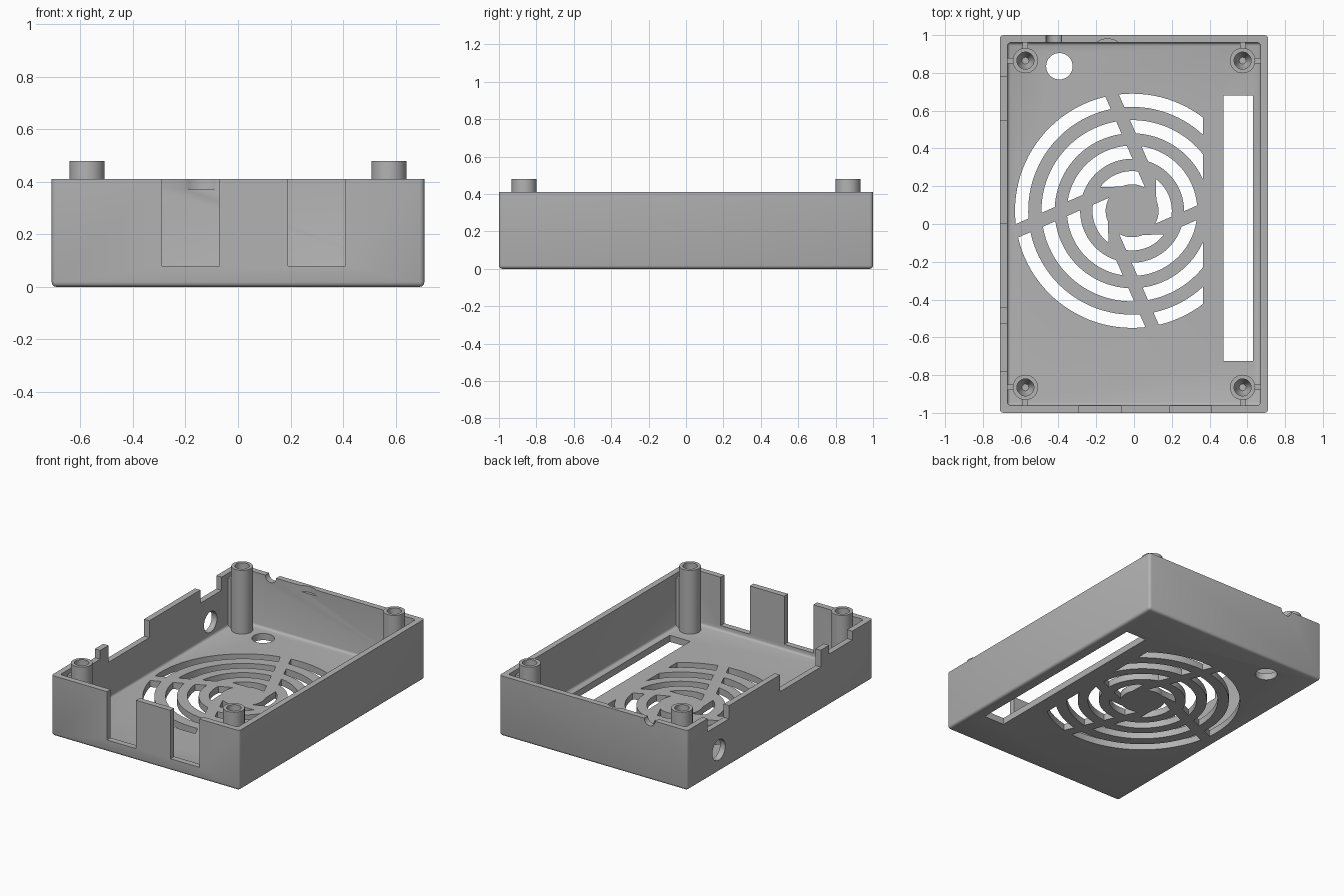
import bpy, bmesh, math
from mathutils import Vector

if "Cube" in bpy.data.objects:
    bpy.data.objects.remove(bpy.data.objects["Cube"], do_unlink=True)

grey = bpy.data.materials.new("light_grey_plastic")
grey.use_nodes = True
colour = (0.45, 0.45, 0.45, 1)
grey.diffuse_color = colour
grey.node_tree.nodes["Principled BSDF"].inputs["Base Color"].default_value = colour

HX, HY, TOP = 0.71, 1.0, 0.41      # half width, half depth, wall height
WALL, FLOOR = 0.04, 0.045


def finish(name, bm):
    bmesh.ops.recalc_face_normals(bm, faces=bm.faces[:])
    mesh = bpy.data.meshes.new(name)
    bm.to_mesh(mesh)
    bm.free()
    mesh.materials.append(grey)
    ob = bpy.data.objects.new(name, mesh)
    bpy.context.collection.objects.link(ob)
    return ob


def box(name, x, y, z, bevel=0, segments=3):
    """Box from (min, max) ranges; bevel rounds all but the top edges."""
    bm = bmesh.new()
    bmesh.ops.create_cube(bm, size=1)
    for v in bm.verts:
        v.co = Vector([r[0] if c < 0 else r[1] for c, r in zip(v.co, (x, y, z))])
    if bevel:
        edges = [e for e in bm.edges if min(v.co.z for v in e.verts) < z[1] - 1e-4]
        bmesh.ops.bevel(bm, geom=edges, offset=bevel, segments=segments,
                        profile=0.5, affect='EDGES')
    return finish(name, bm)


def cylinder(name, centre, radius, depth, axis="Z"):
    bm = bmesh.new()
    bmesh.ops.create_cone(bm, cap_ends=True, segments=48, radius1=radius,
                          radius2=radius, depth=depth)
    turn = Vector((0, 0, 1)).rotation_difference(
        Vector([float(axis == a) for a in "XYZ"])).to_matrix()
    bmesh.ops.rotate(bm, verts=bm.verts[:], matrix=turn)
    bmesh.ops.translate(bm, verts=bm.verts[:], vec=centre)
    return finish(name, bm)


def fan_slots():
    """Concentric vents between four swirling spokes, clipped on one side."""
    bm = bmesh.new()
    hub = math.atan2(0.40, 0.916)
    steps = 24
    for inner, outer in ((0.14, 0.21), (0.275, 0.345), (0.41, 0.48), (0.55, 0.62)):
        for quarter in range(4):
            base = hub + quarter * math.pi / 2
            rows = []
            for r in (inner, outer):
                a = base + math.acos(0.112 / r)
                b = base + math.pi / 2 + math.acos(min(1, 0.182 / r))
                angles = [a + (b - a) * i / steps for i in range(steps + 1)]
                rows.append([bm.verts.new((r * math.cos(t) - 0.01,
                                           r * math.sin(t) + 0.07, -0.1))
                             for t in angles])
            for i in range(steps):
                bm.faces.new((rows[0][i], rows[1][i], rows[1][i + 1], rows[0][i + 1]))
    bmesh.ops.bisect_plane(bm, geom=bm.verts[:] + bm.edges[:] + bm.faces[:],
                           plane_co=(0.365, 0, 0), plane_no=(1, 0, 0),
                           clear_outer=True)
    out = bmesh.ops.extrude_face_region(bm, geom=bm.faces[:])
    top = [g for g in out["geom"] if isinstance(g, bmesh.types.BMVert)]
    bmesh.ops.translate(bm, verts=top, vec=(0, 0, 0.25))
    return finish("cut_fan_vents", bm)


def cut(target, cutters):
    for c in cutters:
        mod = target.modifiers.new("cut", 'BOOLEAN')
        mod.operation, mod.solver, mod.object = 'DIFFERENCE', 'EXACT', c
    bpy.context.view_layer.update()
    graph = bpy.context.evaluated_depsgraph_get()
    mesh = bpy.data.meshes.new_from_object(target.evaluated_get(graph))
    target.modifiers.clear()
    target.data = mesh
    for c in cutters:
        bpy.data.objects.remove(c, do_unlink=True)


def smooth(ob):
    bpy.ops.object.select_all(action='DESELECT')
    ob.select_set(True)
    bpy.context.view_layer.objects.active = ob
    bpy.ops.object.shade_smooth_by_angle(angle=math.radians(35))


# Tray shell
tray = box("case_tray", (-HX, HX), (-HY, HY), (0, TOP), 0.018)
cutters = [box("cut_cavity", (-HX + WALL, HX - WALL), (-HY + WALL, HY - WALL),
               (FLOOR, 0.7), 0.016)]

# Front port openings
for x in ((-0.29, -0.07), (0.19, 0.41)):
    cutters.append(box("cut_front_port", x, (-1.1, -0.9), (0.08, 0.7)))

# Side wall notches and round jack hole
for y, z in (((-0.78, -0.53), 0.35), ((-0.44, 0.0), 0.295), ((0.55, 0.78), 0.32)):
    cutters.append(box("cut_side_notch", (-0.8, -0.6), y, (z, 0.7)))
cutters.append(cylinder("cut_jack", (-0.7, 0.66, 0.15), 0.07, 0.2, "X"))

# Back wall cable notch and shallow thumb recess
cutters.append(cylinder("cut_cable", (-0.425, 1.0, TOP), 0.041, 0.2, "Y"))
cutters.append(cylinder("cut_thumb", (-0.14, 0.88, 0.47), 0.1, 0.2))

# Floor openings
cutters.append(box("cut_long_slot", (0.475, 0.63), (-0.725, 0.68), (-0.1, 0.15)))
cutters.append(cylinder("cut_floor_hole", (-0.395, 0.835, 0), 0.07, 0.3))
cutters.append(fan_slots())
cut(tray, cutters)
smooth(tray)

# Corner screw posts with tapered blind holes
PX, PY = 0.575, 0.865
profile = ((0.067, 0.02), (0.067, 0.48), (0.045, 0.48), (0.045, 0.34), (0.018, 0.28))
for sx, side in ((-1, "right"), (1, "left")):
    for sy, end in ((-1, "front"), (1, "back")):
        bm = bmesh.new()
        n = 40
        rings = [[bm.verts.new((sx * PX + r * math.cos(2 * math.pi * i / n),
                                sy * PY + r * math.sin(2 * math.pi * i / n), z))
                  for i in range(n)] for r, z in profile]
        for a, b in zip(rings, rings[1:]):
            for i in range(n):
                j = (i + 1) % n
                bm.faces.new((a[i], a[j], b[j], b[i]))
        bm.faces.new(rings[0])
        bm.faces.new(rings[-1])
        smooth(finish(f"{end}_{side}_screw_post", bm))

        # Thin ribs tying each post to both walls
        xs = sorted((sx * (PX + 0.06), sx * (HX - 0.03)))
        ys = sorted((sy * (PY + 0.06), sy * (HY - 0.03)))
        box(f"{end}_{side}_side_rib", xs, (sy * PY - 0.015, sy * PY + 0.015), (0.03, 0.38))
        box(f"{end}_{side}_end_rib", (sx * PX - 0.015, sx * PX + 0.015), ys, (0.03, 0.38))
